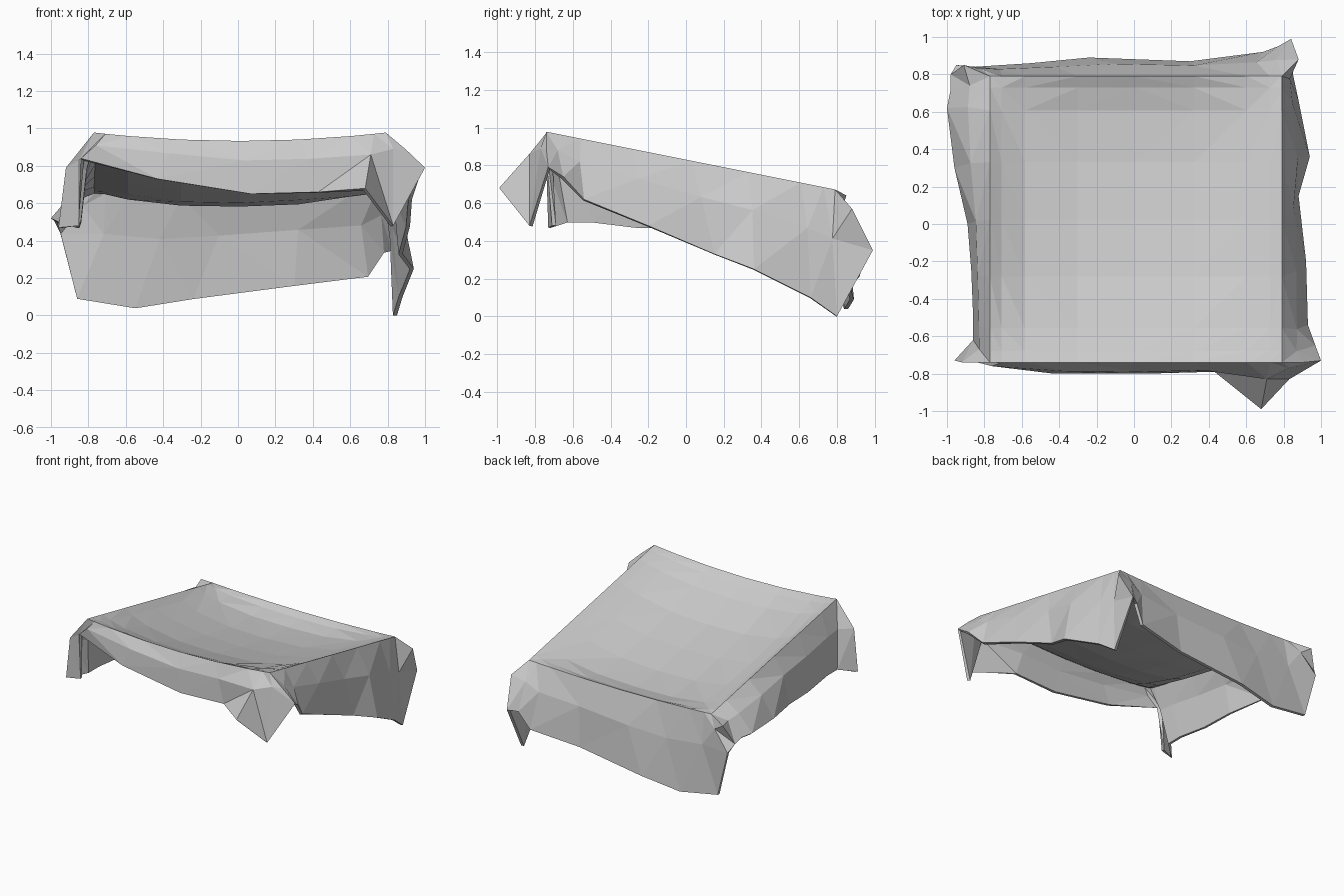
import bpy, bmesh
from mathutils import Vector

if "Cube" in bpy.data.objects:
    bpy.data.objects.remove(bpy.data.objects["Cube"])

# spacing of the cloth columns along each side (dense near corners)
T = [0, .04, .12, .3, .5, .7, .88, .96, 1]
N = len(T) - 1

# hem of the hanging cloth, counter-clockwise from the front left corner
HEM = [
    (-.96, -.73, .47), (-.85, -.71, .48), (-.84, -.74, .84), (-.43, -.80, .73),
    (.07, -.80, .65), (.43, -.79, .66), (.68, -.99, .68), (.83, -.83, .48),
    (1.0, -.73, .79), (.97, -.65, .74), (.93, -.54, .62), (.92, -.20, .48),
    (.88, .15, .33), (.94, .36, .25), (.88, .66, .10), (.85, .80, .0),
    (.84, .99, .35), (.77, .95, .34), (.69, .92, .21), (.30, .87, .16),
    (-.24, .89, .09), (-.55, .86, .04), (-.86, .84, .09), (-.95, .85, .44),
    (-.98, .80, .50), (-.98, .72, .52), (-1.0, .62, .52), (-.96, .30, .50),
    (-.89, .0, .48), (-.87, -.25, .47), (-.86, -.50, .50), (-.86, -.62, .50),
]

# corner folds: middle-loop points that leave the even bulge
FOLDS = {0: (-.92, -.74, .79), 1: (-.85, -.73, .83), 2: (-.76, -.76, .91),
         6: (.71, -.83, .86), 7: (.83, -.77, .89), 8: (.90, -.74, .885),
         9: (.87, -.68, .88), 16: (.88, .88, .57), 24: (-.91, .85, .64)}


def bowl(t, low, high):
    """1 in the middle, 0 at both ends, with its own steepness per end."""
    s = 2 * t - 1
    return 1 - abs(s) ** (low if s < 0 else high)


def top_point(u, v):
    """Sloping top that sags into a shallow flat-bottomed basin."""
    x, y = -.77 + 1.56 * u, -.74 + 1.53 * v
    dip = (.045 - .025 * v) * 4 * u * (1 - u)
    basin = .115 * bowl(u, 4.5, 2.5) * bowl(v, 2.5, 4.5)
    return Vector((x, y, .83 - .2 * y - dip - basin))


bm = bmesh.new()

# sagging top
grid = [[bm.verts.new(top_point(u, v)) for u in T] for v in T]
for j in range(N):
    for i in range(N):
        bm.faces.new((grid[j][i], grid[j][i + 1], grid[j + 1][i + 1], grid[j + 1][i]))

# ridge loop around the top
ridge = ([grid[0][i] for i in range(N)] + [grid[j][N] for j in range(N)]
         + [grid[N][i] for i in range(N, 0, -1)] + [grid[j][0] for j in range(N, 0, -1)])

# hanging skirt: ridge -> bulged middle loop -> hem
middle, hem = [], []
for k, (r, h) in enumerate(zip(ridge, HEM)):
    h = Vector(h)
    out = Vector((h.x, h.y, 0)).normalized() * .025
    mid = r.co.lerp(h, .42) + out + Vector((0, 0, .015))
    middle.append(bm.verts.new(FOLDS.get(k, mid)))
    hem.append(bm.verts.new(h))
for a, b in ((ridge, middle), (middle, hem)):
    for k in range(len(a)):
        n = (k + 1) % len(a)
        bm.faces.new((a[k], b[k], b[n], a[n]))

bmesh.ops.triangulate(bm, faces=bm.faces[:])
mesh = bpy.data.meshes.new("draped_cloth")
bm.to_mesh(mesh)
bm.free()
cloth = bpy.data.objects.new("draped_cloth", mesh)
bpy.context.collection.objects.link(cloth)

# cloth thickness, grown inwards
solid = cloth.modifiers.new("thickness", 'SOLIDIFY')
solid.thickness = .022
solid.offset = -1
